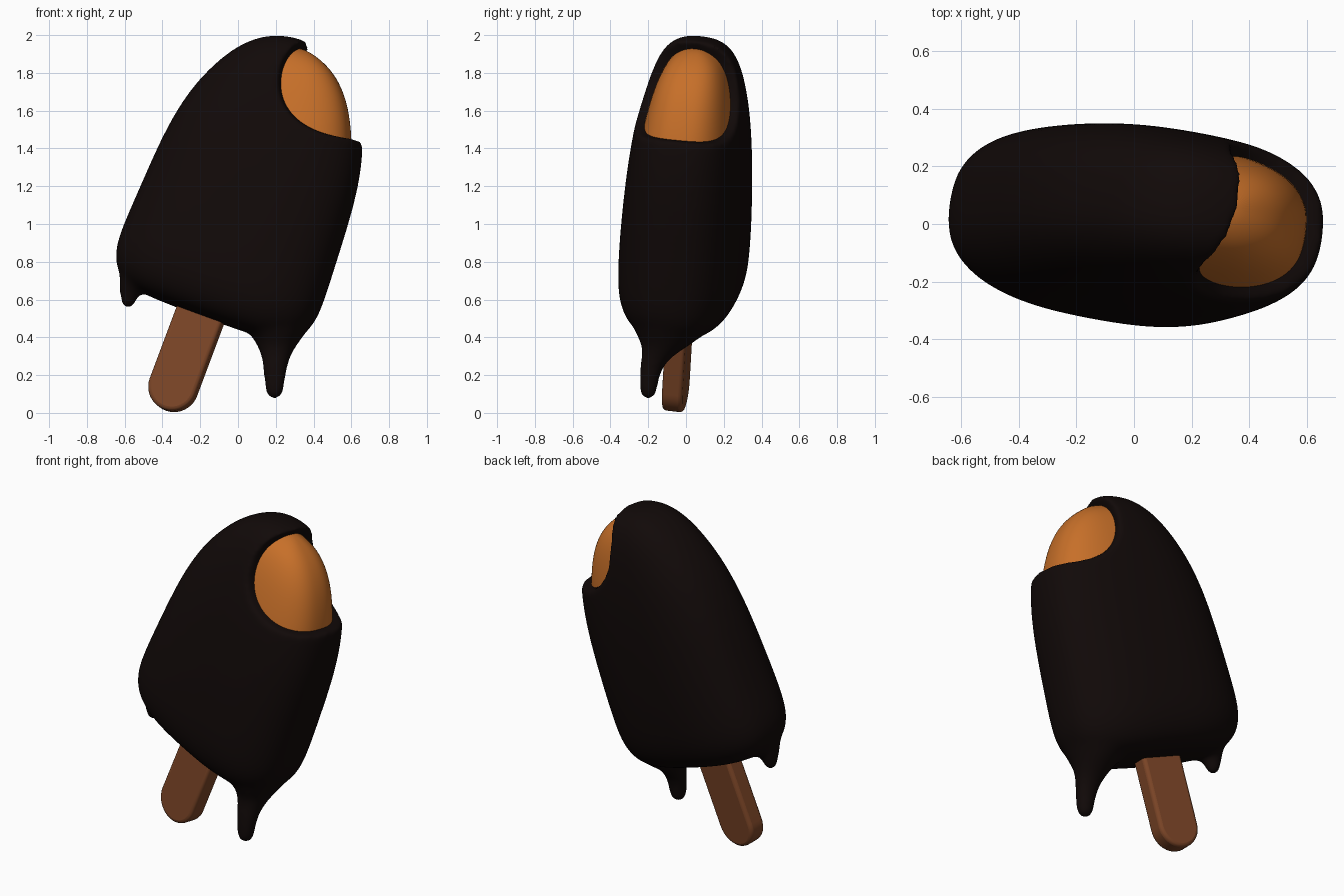
import bpy, bmesh, math
from mathutils import Matrix, Vector

if "Cube" in bpy.data.objects:
    bpy.data.objects.remove(bpy.data.objects["Cube"])

# Leaning pose shared by bar and stick
POSE = (Matrix.Translation((.002, 0, 1)) @ Matrix.Rotation(math.radians(20), 4, 'Y')
        @ Matrix.Rotation(math.radians(-10), 4, 'Z') @ Matrix.Rotation(math.radians(-3.2), 4, 'X'))

# Bar profile: (height along the bar, half width, half thickness)
PROFILE = [(-.525, .22, .09), (-.519, .37, .165), (-.495, .465, .23), (-.44, .535, .283),
           (-.34, .573, .32), (-.2, .572, .328), (0, .56, .329), (.3, .545, .316), (.5, .512, .298),
           (.65, .467, .278), (.8, .394, .248), (.9, .322, .215), (.975, .237, .172),
           (1.017, .145, .115), (1.034, .05, .04)]


def material(name, rgb):
    m = bpy.data.materials.new(name)
    m.diffuse_color = (*rgb, 1)
    m.use_nodes = True
    m.node_tree.nodes["Principled BSDF"].inputs["Base Color"].default_value = m.diffuse_color
    return m


def loft(bm, rings):
    loops = [[bm.verts.new(p) for p in r] for r in rings]
    n = len(loops[0])
    for a, b in zip(loops, loops[1:]):
        for i in range(n):
            j = (i + 1) % n
            bm.faces.new((a[i], a[j], b[j], b[i]))
    bm.faces.new(loops[0][::-1])
    bm.faces.new(loops[-1])


def oval(a, rx, ry, n):
    """Point on a superellipse."""
    c, s = math.cos(a), math.sin(a)
    return (rx * math.copysign(abs(c) ** (2 / n), c), ry * math.copysign(abs(s) ** (2 / n), s))


def bar_rings(inset):
    rings = []
    for v, w, t in PROFILE:
        w2, t2 = max(w - inset, w * .5), max(t - inset * .85, t * .6)
        z = v - inset if v > 0 else v + inset
        rings.append([POSE @ Vector((*oval(i * math.tau / 40, w2, t2, 2.6), z))
                      for i in range(40)])
    return rings


def drip_rings(path):
    rings = []
    for x, y, z, rx, ry in path:
        ring = []
        for i in range(24):
            dx, dy = oval(i * math.tau / 24, rx, ry, 2)
            ring.append(Vector((x + dx, y + dy, z)))
        rings.append(ring)
    return rings


def finish(bm, name, mat=None):
    bmesh.ops.recalc_face_normals(bm, faces=bm.faces)
    for f in bm.faces:
        f.smooth = True
    me = bpy.data.meshes.new(name)
    bm.to_mesh(me)
    bm.free()
    ob = bpy.data.objects.new(name, me)
    bpy.context.collection.objects.link(ob)
    if mat:
        me.materials.append(mat)
    return ob


# Bite cutter: slanted oval cylinder
bm = bmesh.new()
rings = []
for y in (-.7, .7):
    cx, cz = .632 + .27 * (y + .2), 1.782 - .11 * (y + .2)
    ring = []
    for i in range(64):
        dx, dz = oval(i * math.tau / 64, .42, .327, 2.15)
        ring.append(Vector((cx + dx, y, cz + dz)))
    rings.append(ring)
loft(bm, rings)
cutter = finish(bm, "bite_cutter")
cutter.hide_render = True
cutter.hide_set(True)

# Chocolate coating with two drips, fused and softened
bm = bmesh.new()
loft(bm, bar_rings(0))
loft(bm, drip_rings([(.193, -.2, .068, .034, .034), (.193, -.2, .097, .053, .05),
                     (.194, -.197, .2, .061, .055), (.2, -.165, .29, .075, .075),
                     (.207, -.1, .36, .105, .13), (.21, -.085, .42, .15, .19),
                     (.21, -.065, .5, .2, .23)]))
loft(bm, drip_rings([(-.583, 0, .545, .025, .025), (-.583, 0, .566, .041, .041),
                     (-.577, 0, .63, .053, .053), (-.55, 0, .69, .085, .09),
                     (-.5, 0, .78, .12, .14)]))
coating = finish(bm, "chocolate_coating", material("chocolate", (.0055, .0028, .0025)))
sub = coating.modifiers.new("round", 'SUBSURF')
sub.levels = sub.render_levels = 1


def remesh(name, size):
    m = coating.modifiers.new(name, 'REMESH')
    m.mode = 'VOXEL'
    m.voxel_size = size
    m.use_smooth_shade = True


def soften(name, times):
    m = coating.modifiers.new(name, 'SMOOTH')
    m.factor = .5
    m.iterations = times


remesh("fuse", .015)
soften("blend_drips", 14)
cut = coating.modifiers.new("bite", 'BOOLEAN')
cut.operation = 'DIFFERENCE'
cut.object = cutter
cut.solver = 'EXACT'
remesh("even", .0125)
soften("round_lip", 22)

# Ice cream core showing through the bite
bm = bmesh.new()
loft(bm, bar_rings(.047))
core = finish(bm, "ice_cream_core", material("caramel", (.57, .16, .022)))
sub = core.modifiers.new("round", 'SUBSURF')
sub.levels = sub.render_levels = 2

# Wooden stick with rounded tip
bm = bmesh.new()
R, CX, CY, CZ = .13, -.018, -.006, -.93
outline = [(CX + R, -.3), (CX - R, -.3)]
outline += [(CX - R * math.cos(a), CZ - R * math.sin(a))
            for a in (i * math.pi / 20 for i in range(21))]
loft(bm, [[POSE @ Vector((x, CY + d, z)) for x, z in outline] for d in (-.055, .055)])
stick = finish(bm, "wooden_stick", material("wood", (.2, .06, .02)))
bev = stick.modifiers.new("bevel", 'BEVEL')
bev.width = .02
bev.segments = 3
bev.limit_method = 'ANGLE'
bev.angle_limit = math.radians(40)
bpy.context.view_layer.objects.active = stick
stick.select_set(True)
bpy.ops.object.shade_smooth_by_angle(angle=math.radians(40))
